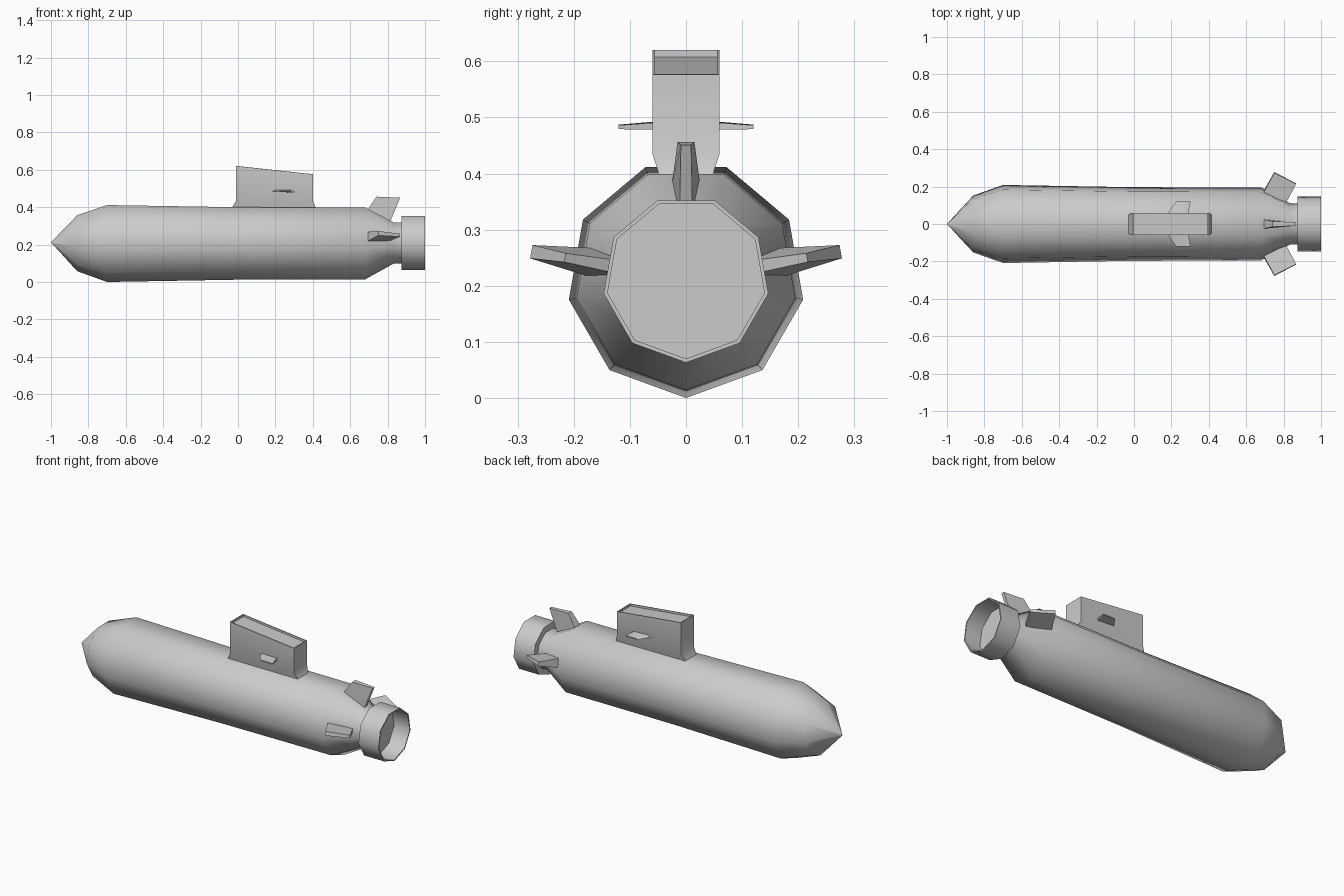
import bpy, bmesh
from math import sin, cos, radians, pi
from mathutils import Matrix, Vector

if "Cube" in bpy.data.objects:
    bpy.data.objects.remove(bpy.data.objects["Cube"])

CZ = 0.212  # hull axis height


def loft(name, rings):
    """Skin a list of equal-size vertex rings and cap both ends."""
    bm = bmesh.new()
    loops = [[bm.verts.new(p) for p in r] for r in rings]
    n = len(loops[0])
    for a, b in zip(loops, loops[1:]):
        for i in range(n):
            j = (i + 1) % n
            bm.faces.new((a[i], a[j], b[j], b[i]))
    bm.faces.new(loops[0])
    bm.faces.new(loops[-1])
    bmesh.ops.remove_doubles(bm, verts=bm.verts, dist=1e-5)
    bmesh.ops.recalc_face_normals(bm, faces=bm.faces)
    me = bpy.data.meshes.new(name)
    bm.to_mesh(me)
    bm.free()
    ob = bpy.data.objects.new(name, me)
    bpy.context.collection.objects.link(ob)
    bpy.ops.object.select_all(action='DESELECT')
    ob.select_set(True)
    bpy.context.view_layer.objects.active = ob
    bpy.ops.object.shade_smooth_by_angle(angle=radians(42))
    return ob


def nonagon(x, r):
    # nine sides, one corner pointing straight down
    return [(x, r * sin(2 * pi * i / 9), CZ - r * cos(2 * pi * i / 9)) for i in range(9)]


def rect(x0, x1, y, z0, z1):
    return [(x0, -y, z0), (x1, -y, z1), (x1, y, z1), (x0, y, z0)]


# Hull: pointed nose, long body, tapered tail and neck
hull = [(-1, 0.0004), (-0.86, 0.154), (-0.70, 0.212), (-0.02, 0.2), (0.68, 0.198),
        (0.835, 0.112), (0.89, 0.112)]
loft("hull", [nonagon(x, r) for x, r in hull])

# Propulsor shroud: open cup at the stern
shroud = [(0.873, 0.105), (0.873, 0.149), (1.0, 0.149), (1.0, 0.142), (0.90, 0.142)]
loft("shroud", [nonagon(x, r) for x, r in shroud])

# Sail with flared foot and shallow recessed top
loft("sail", [rect(-0.035, 0.42, 0.048, 0.39, 0.39),
              rect(-0.028, 0.412, 0.05, 0.405, 0.405),
              rect(-0.01, 0.40, 0.06, 0.435, 0.435),
              rect(-0.01, 0.40, 0.06, 0.62, 0.576),
              rect(-0.004, 0.394, 0.055, 0.62, 0.577),
              rect(-0.004, 0.394, 0.055, 0.608, 0.565)])

# Sail planes
for s, side in ((1, "left"), (-1, "right")):
    loft("sail_plane_" + side, [
        [(0.175, s * 0.05, 0.485), (0.20, s * 0.05, 0.493), (0.289, s * 0.05, 0.491),
         (0.289, s * 0.05, 0.478)],
        [(0.225, s * 0.12, 0.482), (0.235, s * 0.12, 0.487), (0.303, s * 0.12, 0.486),
         (0.303, s * 0.12, 0.479)]])


def tail_fin(name, angle, corners):
    """corners: leading root, trailing root, leading tip, trailing tip as (x, radius, half thickness)."""
    rot = Matrix.Rotation(radians(angle), 3, 'X')

    def section(le, te):
        pts = [(le[0], -le[2], le[1]), (te[0], -te[2], te[1]),
               (te[0], te[2], te[1]), (le[0], le[2], le[1])]
        return [rot @ Vector(p) + Vector((0, 0, CZ)) for p in pts]
    loft(name, [section(*corners[:2]), section(*corners[2:])])


# Rudder and the two stern planes
tail_fin("rudder", 0, [(0.69, 0.17, 0.025), (0.81, 0.10, 0.012),
                       (0.74, 0.244, 0.015), (0.867, 0.239, 0.009)])
for s, side in ((1, "right"), (-1, "left")):
    tail_fin("stern_plane_" + side, s * 80,
             [(0.69, 0.17, 0.026), (0.815, 0.12, 0.012),
              (0.75, 0.28, 0.012), (0.867, 0.219, 0.008)])
